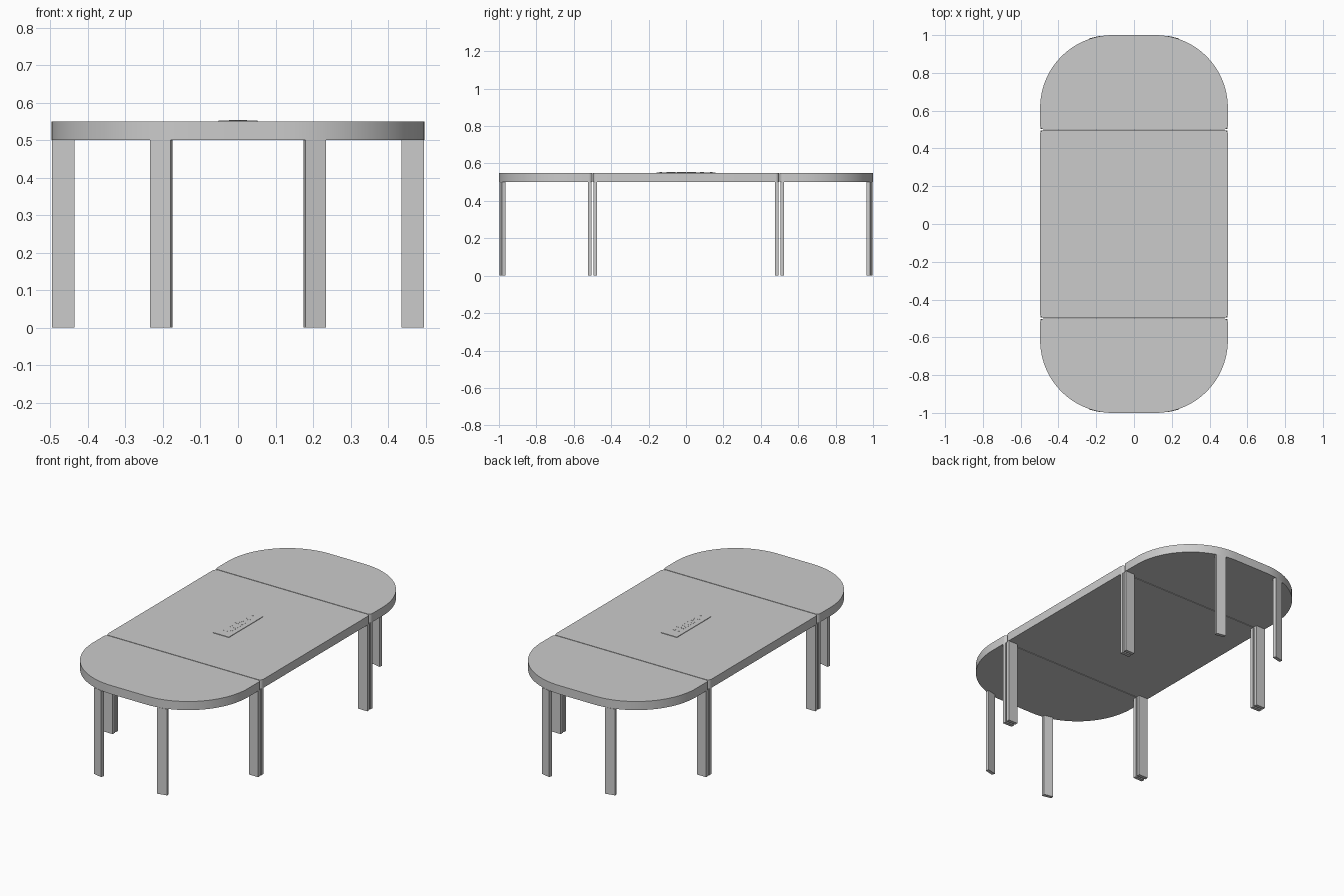
import bpy, bmesh, math
from mathutils import Matrix

if "Cube" in bpy.data.objects:
    bpy.data.objects.remove(bpy.data.objects["Cube"])

TOP_Z, THICK = 0.5, 0.05
HALF_X = 0.497


def finish(name, bm, angle=30):
    bmesh.ops.recalc_face_normals(bm, faces=bm.faces[:])
    me = bpy.data.meshes.new(name)
    bm.to_mesh(me)
    bm.free()
    ob = bpy.data.objects.new(name, me)
    bpy.context.collection.objects.link(ob)
    bpy.ops.object.select_all(action='DESELECT')
    ob.select_set(True)
    bpy.context.view_layer.objects.active = ob
    bpy.ops.object.shade_smooth_by_angle(angle=math.radians(angle))
    return ob


def rounded_slab(name, x0, x1, y0, y1, z0, z1, r_front, r_back):
    """Extruded rectangle with separate front (-y) and back (+y) corner radii."""
    bm = bmesh.new()
    corners = [(x1 - r_back, y1 - r_back, r_back, 0),
               (x0 + r_back, y1 - r_back, r_back, 90),
               (x0 + r_front, y0 + r_front, r_front, 180),
               (x1 - r_front, y0 + r_front, r_front, 270)]
    verts = []
    for cx, cy, r, start in corners:
        n = 24 if r > 0.1 else 6
        for i in range(n + 1):
            a = math.radians(start + 90 * i / n)
            verts.append(bm.verts.new((cx + r * math.cos(a), cy + r * math.sin(a), z0)))
    face = bm.faces.new(verts)
    ext = bmesh.ops.extrude_face_region(bm, geom=[face])
    moved = [g for g in ext['geom'] if isinstance(g, bmesh.types.BMVert)]
    bmesh.ops.translate(bm, verts=moved, vec=(0, 0, z1 - z0))
    return finish(name, bm)


def box(name, center, size, rot=0):
    bm = bmesh.new()
    m = (Matrix.Translation(center) @ Matrix.Rotation(rot, 4, 'Z')
         @ Matrix.Diagonal((*size, 1)))
    bmesh.ops.create_cube(bm, size=1, matrix=m)
    return finish(name, bm)


def disc(name, center, radius, height, segments=24):
    bm = bmesh.new()
    bmesh.ops.create_cone(bm, cap_ends=True, segments=segments, radius1=radius,
                          radius2=radius, depth=height,
                          matrix=Matrix.Translation(center))
    return finish(name, bm)


# Table tops: one middle section and two round-cornered ends
BIG, SMALL = 0.385, 0.02
z1 = TOP_Z + THICK
rounded_slab("middle_top", -HALF_X, HALF_X, -0.497, 0.497, TOP_Z, z1, SMALL, SMALL)
rounded_slab("back_end_top", -HALF_X, HALF_X, 0.501, 1.0, TOP_Z, z1, SMALL, BIG)
rounded_slab("front_end_top", -HALF_X, HALF_X, -1.0, -0.501, TOP_Z, z1, BIG, SMALL)

# Legs: paired flat legs at the joints, angled legs following the curved ends
LEG_W, LEG_T = 0.06, 0.02
tilt = math.radians(13)
for sx, side in ((-1, "left"), (1, "right")):
    for sy, end in ((-1, "front"), (1, "back")):
        x = sx * (HALF_X - LEG_W / 2 - 0.001)
        box(f"{end}_{side}_middle_leg", (x, sy * 0.485, TOP_Z / 2), (LEG_W, LEG_T, TOP_Z))
        box(f"{end}_{side}_joint_leg", (x, sy * 0.514, TOP_Z / 2), (LEG_W, LEG_T, TOP_Z))
        box(f"{end}_{side}_end_leg", (sx * 0.205, sy * 0.98, TOP_Z / 2),
            (0.057, LEG_T, TOP_Z), -sx * sy * tilt)

# Power outlet panel set on the middle top
PZ = z1 + 0.003
rounded_slab("outlet_panel", -0.052, 0.052, -0.158, 0.158, z1 - 0.002, PZ, 0.004, 0.004)
for i in range(3):
    y = 0.03 - 0.055 * i
    rounded_slab(f"socket_plate_{i}", -0.024, 0.024, y - 0.024, y + 0.024,
                 PZ - 0.001, PZ + 0.0005, 0.004, 0.004)
    for j, (dx, dy, sx, sy) in enumerate(((0, 0.011, 0.004, 0.01),
                                          (-0.011, -0.007, 0.01, 0.004),
                                          (0.011, -0.007, 0.01, 0.004))):
        box(f"socket_slot_{i}_{j}", (dx, y + dy, PZ + 0.0005), (sx, sy, 0.001))
# Data ports and fixing screws
for k, dx in enumerate((-0.013, 0.013)):
    box(f"data_port_{k}", (dx, 0.085, PZ), (0.016, 0.02, 0.001))
for k, y in enumerate((-0.135, 0.135)):
    disc(f"panel_screw_{k}", (0, y, PZ), 0.006, 0.001, 16)
